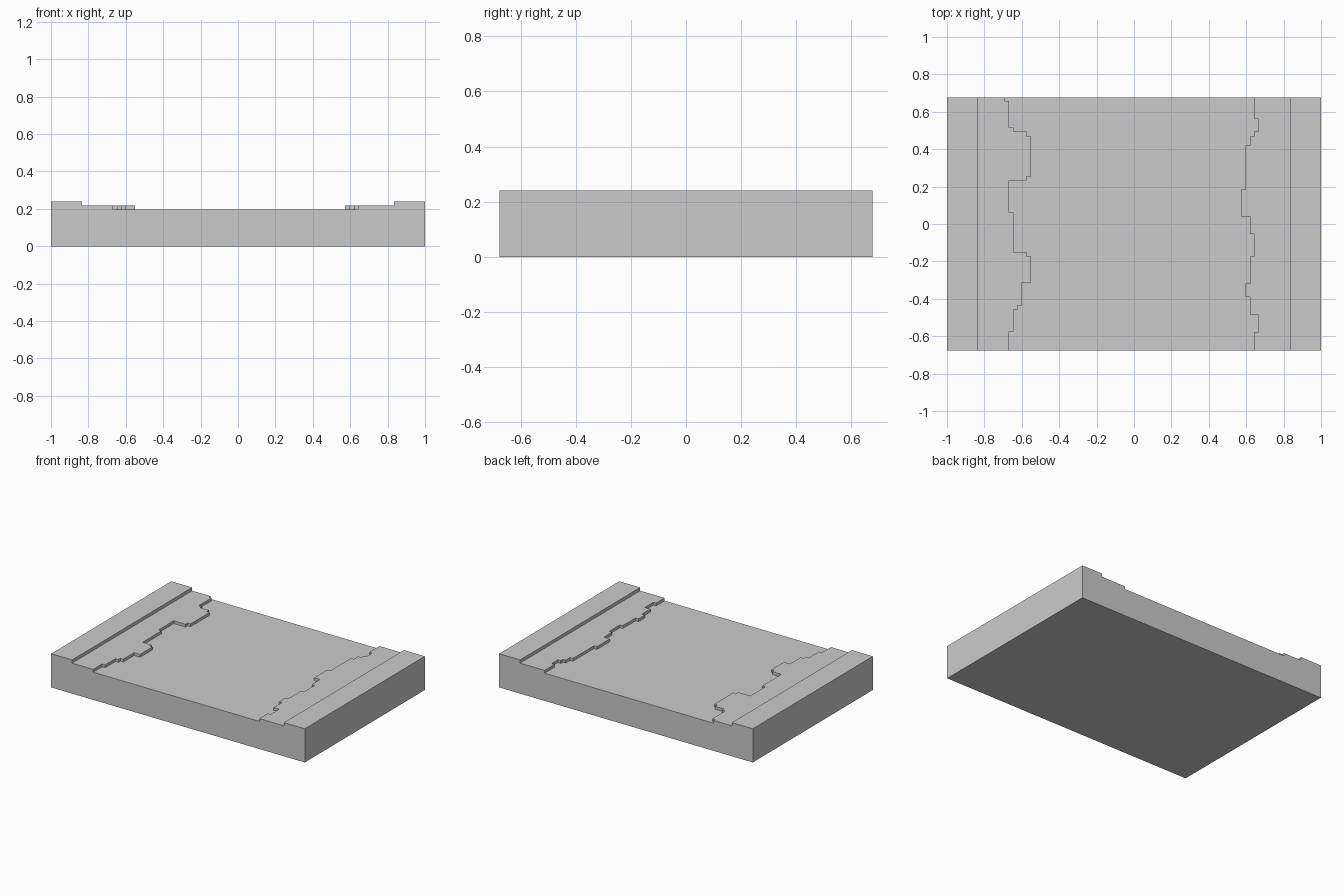
import bpy, bmesh

if "Cube" in bpy.data.objects:
    bpy.data.objects.remove(bpy.data.objects["Cube"])

HALF_X, HALF_Y, RIM_X = 1.0, 0.676, 0.835
FLOOR_Z, LEDGE_Z, RIM_Z = 0.197, 0.217, 0.24

# Ragged ledge edges, back to front: (x of the run, y where the run ends)
LEFT = [(-.692, .658), (-.669, .515), (-.645, .494), (-.575, .469), (-.552, .254),
        (-.575, .232), (-.669, .061), (-.645, -.152), (-.575, -.174), (-.552, -.314),
        (-.599, -.436), (-.622, -.459), (-.645, -.576), (-.669, -HALF_Y)]
RIGHT = [(.642, .563), (.664, .494), (.642, .469), (.62, .42), (.597, .184),
         (.573, .039), (.62, -.053), (.642, -.174), (.62, -.318), (.597, -.389),
         (.62, -.484), (.664, -.58), (.642, -HALF_Y)]


def stepped(runs):
    """Turn runs into a staircase outline going from back to front."""
    pts, y = [], HALF_Y
    for x, y_end in runs:
        pts += [(x, y), (x, y_end)]
        y = y_end
    return pts


bm = bmesh.new()


def line(pts):
    return [bm.verts.new((x, y, 0)) for x, y in pts]


def straight(x):
    return line([(x, HALF_Y), (x, -HALF_Y)])


# Plan of the slab: rim, ledge, floor, ledge, rim
lines = [straight(-HALF_X), straight(-RIM_X), line(stepped(LEFT)),
         line(stepped(RIGHT)), straight(RIM_X), straight(HALF_X)]
tops = [bm.faces.new(a + b[::-1]) for a, b in zip(lines, lines[1:])]


def raise_faces(faces, z):
    """Extrude a region up to height z and return its new top faces."""
    geom = bmesh.ops.extrude_face_region(bm, geom=faces)["geom"]
    for v in geom:
        if isinstance(v, bmesh.types.BMVert):
            v.co.z = z
    return [f for f in geom if isinstance(f, bmesh.types.BMFace)]


def beyond(faces, x):
    return [f for f in faces if abs(f.calc_center_bounds().x) > x]


# Raise the whole slab, then the ledges, then the rims
tops = raise_faces(tops, FLOOR_Z)
tops = raise_faces(beyond(tops, 0.3), LEDGE_Z)
raise_faces(beyond(tops, 0.85), RIM_Z)

bmesh.ops.recalc_face_normals(bm, faces=bm.faces)
mesh = bpy.data.meshes.new("stepped_slab")
bm.to_mesh(mesh)
bm.free()
bpy.context.collection.objects.link(bpy.data.objects.new("stepped_slab", mesh))
